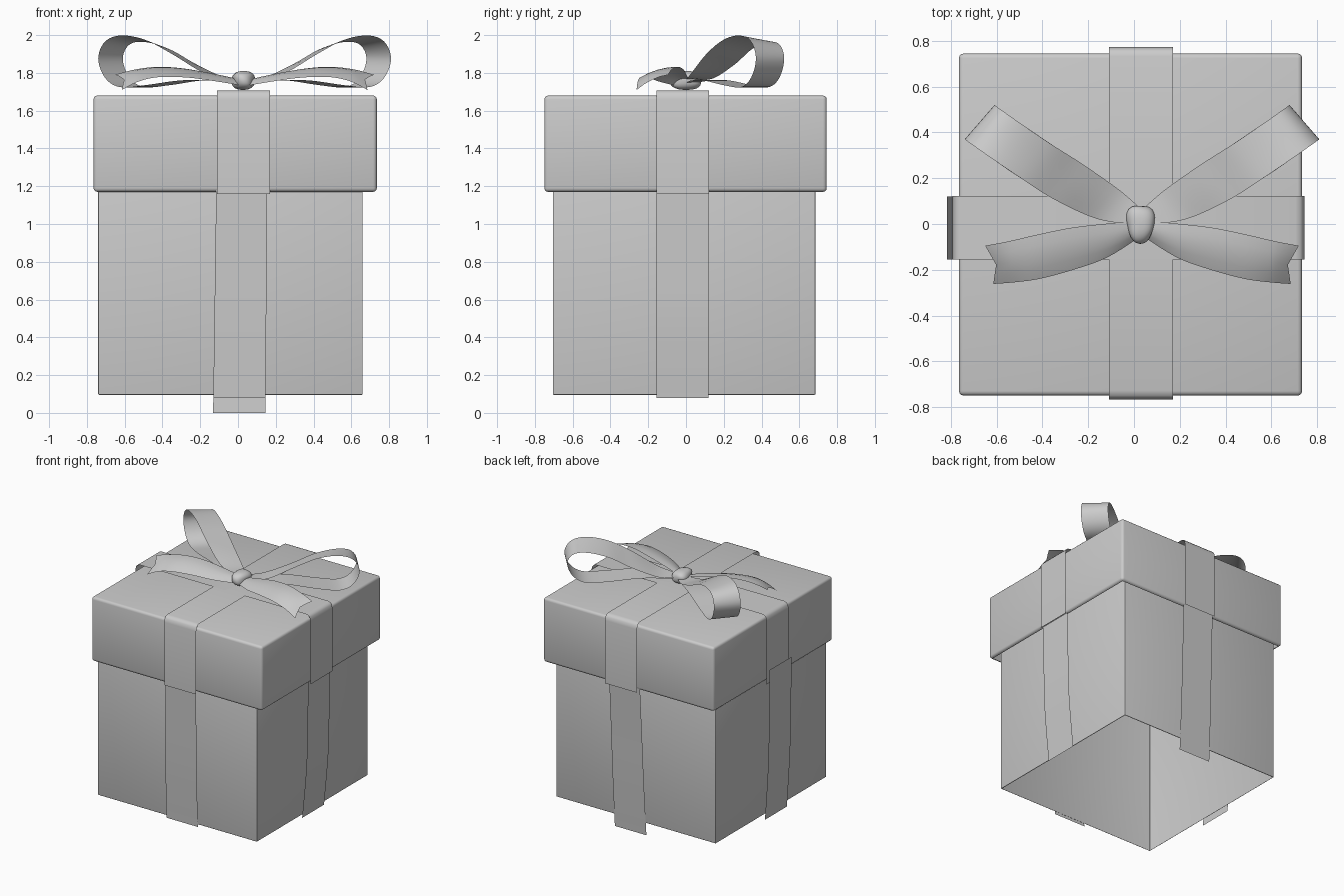
import bpy, bmesh, math
from mathutils import Vector

if "Cube" in bpy.data.objects:
    bpy.data.objects.remove(bpy.data.objects["Cube"])

BOW_X = 0.035  # mirror plane of the bow


def finish(name, bm, angle=35, recalc=True):
    if recalc:
        bmesh.ops.recalc_face_normals(bm, faces=bm.faces)
    me = bpy.data.meshes.new(name)
    bm.to_mesh(me)
    bm.free()
    ob = bpy.data.objects.new(name, me)
    bpy.context.collection.objects.link(ob)
    bpy.ops.object.select_all(action='DESELECT')
    bpy.context.view_layer.objects.active = ob
    ob.select_set(True)
    bpy.ops.object.shade_smooth_by_angle(angle=math.radians(angle))
    return ob


def box(name, lo, hi, bevel, open_sides):
    """Bevelled box without its large faces in the open_sides z directions."""
    bm = bmesh.new()
    bmesh.ops.create_cube(bm, size=1)
    for v in bm.verts:
        v.co = [(l + h) / 2 + c * (h - l) for l, h, c in zip(lo, hi, v.co)]
    bmesh.ops.bevel(bm, geom=bm.edges[:], offset=bevel, segments=3,
                    profile=0.5, affect='EDGES')
    bm.normal_update()
    gone = [f for f in bm.faces if abs(f.normal.z) > 0.99 and f.calc_area() > 1
            and round(f.normal.z) in open_sides]
    bmesh.ops.delete(bm, geom=gone, context='FACES')
    return finish(name, bm, recalc=False)


def spline(pts, steps):
    """Catmull-Rom curve through pts; steps=1 keeps the polyline."""
    p = [Vector(q) for q in pts]
    out = []
    for i in range(len(p) - 1):
        a, b, c, d = p[max(i - 1, 0)], p[i], p[i + 1], p[min(i + 2, len(p) - 1)]
        for k in range(steps):
            t = k / steps
            out.append(0.5 * (2 * b + (c - a) * t + (2 * a - 5 * b + 4 * c - d) * t * t
                              + (3 * b - a - 3 * c + d) * t ** 3))
    return out + [p[-1]]


def ribbon(name, edge_a, edge_b, steps=6, across=4, crown=0, notch=0):
    """Thin sheet between two edges, with optional raised middle and fishtail end."""
    A, B = spline(edge_a, steps), spline(edge_b, steps)
    bm = bmesh.new()
    rows = []
    n = len(A)
    for i, (a, b) in enumerate(zip(A, B)):
        end = max(0, 1 - (n - 1 - i) / steps)
        row = []
        for j in range(across + 1):
            v = j / across
            p = a.lerp(b, v)
            p.z += crown * 4 * v * (1 - v)
            p.x -= math.copysign(notch, p.x - BOW_X) * end * (1 - abs(2 * v - 1))
            row.append(bm.verts.new(p))
        rows.append(row)
    for r, s in zip(rows, rows[1:]):
        for j in range(across):
            bm.faces.new((r[j], r[j + 1], s[j + 1], s[j]))
    return finish(name, bm, 60)


# Box body (open tube, top hidden in lid) and hollow lid (open underneath)
box("box_body", (-0.74, -0.705, 0.096), (0.66, 0.685, 1.3), 0.004, (1, -1))
box("box_lid", (-0.765, -0.75, 1.17), (0.735, 0.745, 1.68), 0.02, (-1,))


# Bands over the lid
def lid_band(lo, hi):
    half = [(0, 1.16), (0, 1.66), (0.006, 1.688), (0.018, 1.702), (0.04, 1.708)]
    return [(lo + d, z) for d, z in half] + [(hi - d, z) for d, z in reversed(half)]


pts = lid_band(-0.768, 0.773)
ribbon("lid_band_front_back", [(-0.11, y, z) for y, z in pts],
       [(0.17, y, z) for y, z in pts], steps=1)
pts = lid_band(-0.793, 0.745)
ribbon("lid_band_sides", [(x, -0.155, z) for x, z in pts],
       [(x, 0.122, z) for x, z in pts], steps=1)

# Loose bands hanging down the body: (offset, height) profiles
front = [(-0.747, 1.2), (-0.742, 0.9), (-0.732, 0.5), (-0.712, 0.08)]
back = [(0.743, 1.2), (0.725, 0.8), (0.708, 0.4), (0.685, 0.0)]
for name, prof in (("front_band", front), ("back_band", back)):
    ribbon(name, [(-0.115 - 0.014 * (1.2 - z), y, z) for y, z in prof],
           [(0.155 - 0.008 * (1.2 - z), y, z) for y, z in prof])
left = [(-0.818, 1.28), (-0.815, 0.9), (-0.805, 0.5), (-0.778, 0.08)]
right = [(0.725, 1.2), (0.72, 0.9), (0.71, 0.5), (0.672, 0.08)]
for name, prof in (("left_band", left), ("right_band", right)):
    ribbon(name, [(x, -0.155, z) for x, z in prof], [(x, 0.12, z) for x, z in prof])

# Bow loops (reach, height, half width, drop of rear edge), mirrored about BOW_X
loop = [(0, 1.765, 0.03, 0), (0.2, 1.79, 0.08, 0.02), (0.45, 1.90, 0.1, 0.055),
        (0.65, 1.975, 0.1, 0.05), (0.83, 1.998, 0.1, 0.035), (0.95, 1.965, 0.1, 0.015),
        (1.0, 1.875, 0.1, 0), (0.95, 1.775, 0.1, 0), (0.84, 1.725, 0.1, 0),
        (0.65, 1.735, 0.1, 0), (0.4, 1.76, 0.09, 0), (0.2, 1.76, 0.07, 0),
        (0, 1.745, 0.03, 0)]
# Tail edges
tail_back = [(0.0, 0.02, 1.755), (0.12, 0.005, 1.785), (0.3, -0.015, 1.82),
             (0.45, -0.045, 1.832), (0.58, -0.075, 1.818), (0.685, -0.095, 1.79)]
tail_front = [(0.0, -0.05, 1.73), (0.15, -0.145, 1.755), (0.3, -0.20, 1.775),
              (0.45, -0.24, 1.778), (0.56, -0.255, 1.755), (0.65, -0.262, 1.71)]
for side, s in (("left", -1), ("right", 1)):
    edges = [[(BOW_X + s * (0.71 * t - 0.65 * w * e), 0.02 + 0.425 * t ** 1.2 + 0.75 * w * e,
               z - (d if e > 0 else 0)) for t, z, w, d in loop] for e in (-1, 1)]
    ribbon(side + "_bow_loop", *edges)
    edges = [[(BOW_X + s * u, y, z) for u, y, z in e] for e in (tail_back, tail_front)]
    ribbon(side + "_bow_tail", *edges, crown=0.014, notch=0.03)

# Knot: pinched, slightly creased and squared-off ball
bm = bmesh.new()
bmesh.ops.create_uvsphere(bm, u_segments=24, v_segments=14, radius=1)
for v in bm.verts:
    x, y, z = (math.copysign(abs(c) ** 0.8, c) for c in v.co)
    k = 1 + 0.05 * math.sin(3 * math.atan2(y, x) + 2 * z)
    v.co = (0.028 + 0.06 * x * k * (1 + 0.12 * y), 0.083 * y * k, 1.76 + 0.05 * z)
finish("bow_knot", bm, 60)
